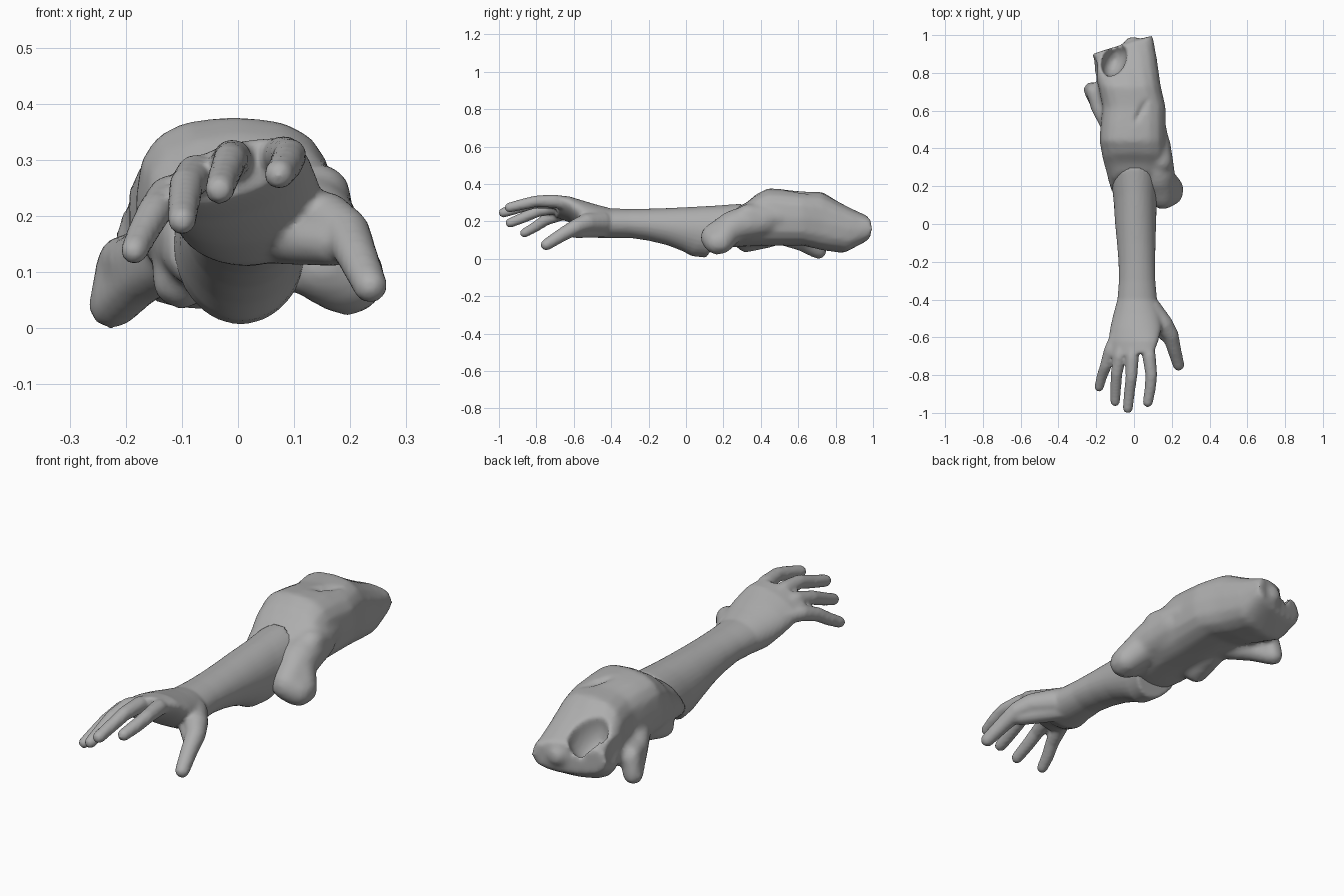
import bpy, bmesh, math
from mathutils import Vector, Matrix

grey = bpy.data.materials.new("grey")
grey.diffuse_color = (0.42, 0.42, 0.42, 1)


def loft(bm, rows, sides=20, power=1.0):
    """Closed skin through rings: y, xmin, xmax, zmin, zmax, lean (y per z), skew (y per x), roll."""
    rings = []
    for y, x0, x1, z0, z1, lean, skew, roll in rows:
        ring = []
        for i in range(sides):
            a = math.tau * i / sides
            c, s = math.cos(a), math.sin(a)
            u = math.copysign(abs(c) ** power, c) * (x1 - x0) / 2
            v = math.copysign(abs(s) ** power, s) * (z1 - z0) / 2
            x = u * math.cos(roll) - v * math.sin(roll)
            z = u * math.sin(roll) + v * math.cos(roll)
            ring.append(bm.verts.new(((x0 + x1) / 2 + x, y + lean * z + skew * x, (z0 + z1) / 2 + z)))
        rings.append(ring)
    for a, b in zip(rings, rings[1:]):
        for i in range(sides):
            j = (i + 1) % sides
            bm.faces.new((a[i], a[j], b[j], b[i]))
    bm.faces.new(rings[0][::-1])
    bm.faces.new(rings[-1])


def tube(bm, points, sides=14):
    """Round-ended limb through (x, y, z, radius) points."""
    p = [Vector(q[:3]) for q in points]
    for i, q in enumerate(points):
        bmesh.ops.create_icosphere(bm, subdivisions=2, radius=q[3], matrix=Matrix.Translation(p[i]))
        if i:
            d = p[i] - p[i - 1]
            m = Matrix.Translation((p[i] + p[i - 1]) / 2) @ d.to_track_quat('Z', 'Y').to_matrix().to_4x4()
            bmesh.ops.create_cone(bm, cap_ends=True, segments=sides, radius1=points[i - 1][3],
                                  radius2=q[3], depth=d.length, matrix=m)


def finish(bm, name):
    bmesh.ops.recalc_face_normals(bm, faces=bm.faces)
    me = bpy.data.meshes.new(name)
    bm.to_mesh(me)
    bm.free()
    me.materials.append(grey)
    ob = bpy.data.objects.new(name, me)
    bpy.context.collection.objects.link(ob)
    return ob


def fuse(ob, voxel, rounds):
    r = ob.modifiers.new("fuse", 'REMESH')
    r.mode, r.voxel_size, r.use_smooth_shade = 'VOXEL', voxel, True
    s = ob.modifiers.new("soften", 'SMOOTH')
    s.factor, s.iterations = 0.5, rounds


# forearm and palm
bm = bmesh.new()
loft(bm, [
    (0.205, -.116, .125, .006, .295, .68, 0, 0),
    (0.10, -.106, .120, .014, .285, .5, 0, 0),
    (0.00, -.100, .117, .043, .277, .2, 0, 0),
    (-.10, -.090, .114, .073, .271, 0, 0, 0),
    (-.20, -.082, .112, .097, .268, 0, 0, 0),
    (-.30, -.080, .113, .112, .267, 0, 0, 0),
    (-.40, -.088, .122, .111, .269, 0, 0, 0),
    (-.48, -.110, .148, .112, .290, 0, 0, .06),
    (-.55, -.127, .148, .150, .309, 0, 0, .16),
    (-.62, -.140, .133, .202, .324, 0, 0, .28),
    (-.69, -.137, .114, .235, .327, 0, .12, .32)][::-1], 32)
# fingers, little to index
tube(bm, [(-.085, -.58, .24, .035), (-.125, -.67, .238, .035), (-.149, -.75, .208, .031),
          (-.171, -.81, .168, .028), (-.185, -.864, .138, .025)])
tube(bm, [(-.050, -.60, .26, .035), (-.075, -.70, .275, .036), (-.092, -.79, .255, .031),
          (-.097, -.87, .220, .029), (-.100, -.940, .192, .026)])
tube(bm, [(-.005, -.60, .28, .035), (-.010, -.71, .302, .036), (-.014, -.81, .300, .031),
          (-.024, -.89, .273, .029), (-.033, -.976, .247, .027)])
tube(bm, [(.060, -.60, .285, .035), (.080, -.70, .308, .036), (.092, -.80, .308, .031),
          (.086, -.87, .292, .030), (.073, -.944, .274, .027)])
# thumb and its fleshy base
tube(bm, [(.085, -.45, .195, .062), (.155, -.53, .193, .052), (.193, -.585, .172, .043),
          (.212, -.66, .130, .037), (.236, -.747, .075, .031)])
tube(bm, [(.050, -.43, .165, .050), (.110, -.51, .160, .048), (.175, -.59, .150, .040)])
fuse(finish(bm, "forearm_and_hand"), .0085, 5)

# sleeve body
bm = bmesh.new()
loft(bm, [
    (0.190, -.118, .137, .055, .278, .78, 0, 0),
    (0.245, -.138, .155, .055, .302, .65, 0, 0),
    (0.34, -.165, .172, .065, .345, .25, 0, 0),
    (0.44, -.184, .168, .068, .378, 0, 0, 0),
    (0.52, -.178, .168, .070, .372, 0, 0, 0),
    (0.62, -.168, .168, .072, .360, 0, 0, 0),
    (0.73, -.190, .142, .045, .358, 0, 0, 0),
    (0.84, -.215, .122, .030, .290, 0, .2, 0),
    (0.950, -.222, .100, .095, .232, 0, .31, 0)], 16, .74)
# cloth lobes around the cuff
tube(bm, [(.100, .42, .21, .095), (.130, .27, .180, .088), (.150, .150, .120, .072)])
tube(bm, [(.130, .24, .17, .085), (.198, .185, .090, .068)])
tube(bm, [(.150, .145, .115, .070), (.195, .165, .088, .068)])
tube(bm, [(.115, .50, .22, .06), (.145, .33, .235, .06)])
tube(bm, [(-.090, .40, .20, .085), (-.092, .28, .175, .055)])
# lower fold, rear corner and hanging flap
tube(bm, [(-.080, .45, .13, .07), (-.100, .32, .088, .056)])
tube(bm, [(-.010, .85, .160, .05), (-.005, .94, .165, .055)])
tube(bm, [(-.115, .52, .16, .06), (-.180, .62, .120, .050), (-.205, .70, .120, .048)])
tube(bm, [(-.110, .52, .13, .06), (-.175, .62, .090, .050), (-.225, .71, .040, .044)])
tube(bm, [(-.205, .70, .120, .048), (-.225, .71, .040, .044)])
sleeve = finish(bm, "sleeve")

# hollows pressed into the cloth
bm = bmesh.new()
for loc, size, tilt in [((-.105, .870, .26), (.062, .095, .12), -.4),
                        ((-.225, .80, .20), (.035, .10, .09), 0),
                        ((.05, .62, .405), (.03, .13, .065), -.5)]:
    m = Matrix.Translation(loc) @ Matrix.Rotation(tilt, 4, 'Z') @ Matrix.Diagonal((*size, 1))
    bmesh.ops.create_icosphere(bm, subdivisions=3, radius=1, matrix=m)
cutter = finish(bm, "hollow_cutter")
cutter.hide_render = True
cutter.hide_viewport = True
fuse(sleeve, .012, 2)
cut = sleeve.modifiers.new("hollows", 'BOOLEAN')
cut.operation, cut.object, cut.solver = 'DIFFERENCE', cutter, 'EXACT'
again = sleeve.modifiers.new("refuse", 'REMESH')
again.mode, again.voxel_size, again.use_smooth_shade = 'VOXEL', .012, True
soft = sleeve.modifiers.new("soften_folds", 'SMOOTH')
soft.factor, soft.iterations = 0.5, 5
